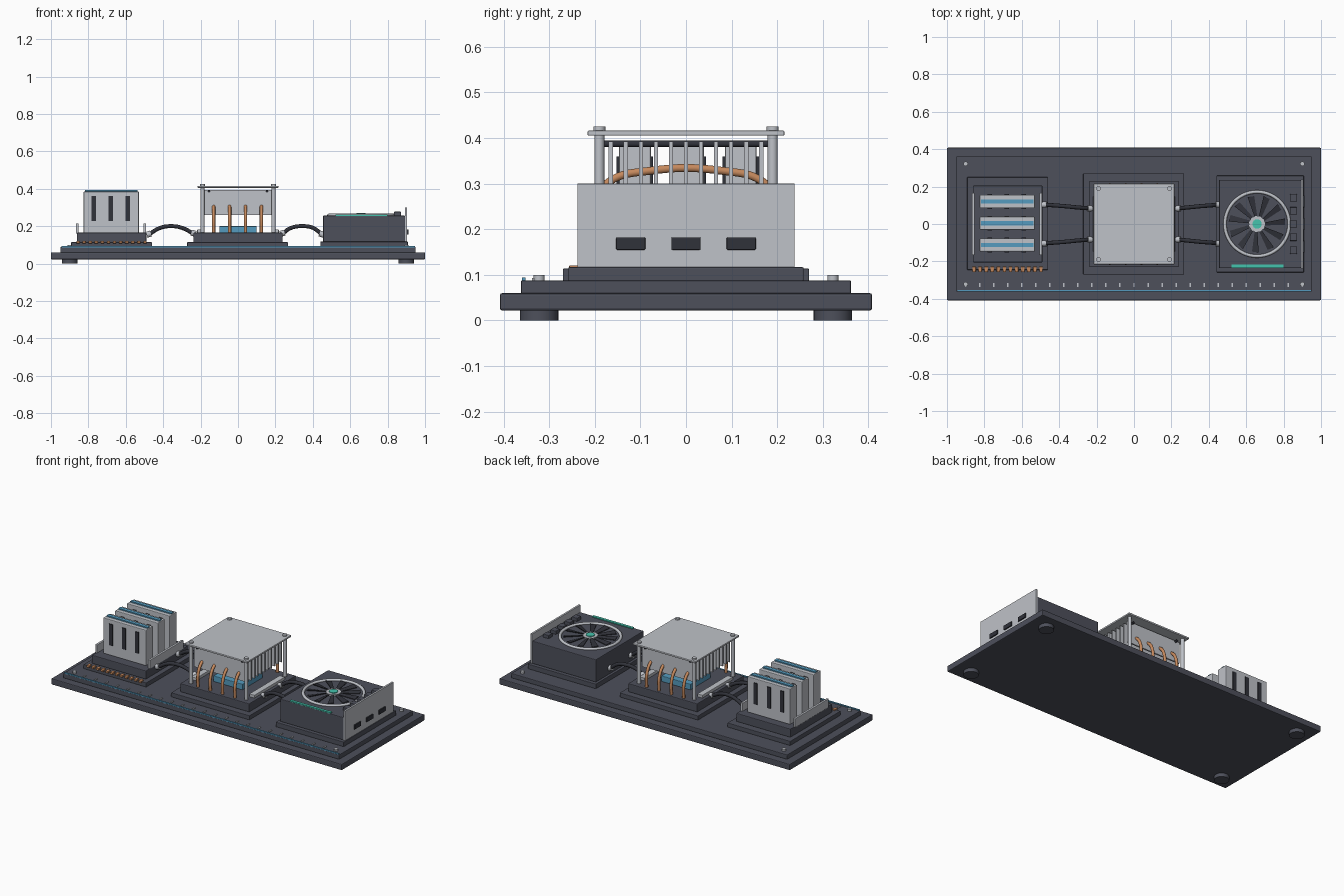
import bpy, math
from mathutils import Vector

if "Cube" in bpy.data.objects:
    bpy.data.objects.remove(bpy.data.objects["Cube"])


def material(name, rgb):
    m = bpy.data.materials.new(name)
    m.diffuse_color = (*rgb, 1)
    m.use_nodes = True
    m.node_tree.nodes["Principled BSDF"].inputs["Base Color"].default_value = m.diffuse_color
    return m


SLATE = material("dark slate", (0.075, 0.08, 0.105))
BLACK = material("charcoal", (0.03, 0.032, 0.042))
SILVER = material("silver", (0.52, 0.54, 0.58))
COPPER = material("copper", (0.56, 0.25, 0.11))
BLUE = material("blue", (0.09, 0.33, 0.52))
TEAL = material("teal", (0.06, 0.55, 0.42))


def finish(ob, name, mat, bevel=0, smooth=False):
    ob.name = name
    ob.data.materials.append(mat)
    if bevel:
        b = ob.modifiers.new("bevel", 'BEVEL')
        b.width, b.segments = bevel, 2
    if smooth:
        bpy.ops.object.shade_smooth_by_angle(angle=math.radians(40))
    return ob


def box(name, x0, x1, y0, y1, z0, z1, mat, bevel=0):
    bpy.ops.mesh.primitive_cube_add(size=1, location=((x0 + x1) / 2, (y0 + y1) / 2, (z0 + z1) / 2))
    ob = bpy.context.object
    ob.scale = (x1 - x0, y1 - y0, z1 - z0)
    bpy.ops.object.transform_apply(location=False, rotation=False, scale=True)
    return finish(ob, name, mat, bevel)


def rod(name, a, b, r, mat, sides=20):
    a, b = Vector(a), Vector(b)
    bpy.ops.mesh.primitive_cylinder_add(vertices=sides, radius=r, depth=(b - a).length, location=(a + b) / 2)
    ob = bpy.context.object
    ob.rotation_euler = (b - a).to_track_quat('Z', 'Y').to_euler()
    return finish(ob, name, mat, smooth=True)


def tube(name, pts, r, mat):
    cu = bpy.data.curves.new(name, 'CURVE')
    cu.dimensions = '3D'
    cu.bevel_depth, cu.bevel_resolution, cu.resolution_u = r, 3, 8
    cu.use_fill_caps = True
    sp = cu.splines.new('BEZIER')
    sp.bezier_points.add(len(pts) - 1)
    for p, co in zip(sp.bezier_points, pts):
        p.co = co
        p.handle_left_type = p.handle_right_type = 'AUTO'
    cu.materials.append(mat)
    ob = bpy.data.objects.new(name, cu)
    bpy.context.collection.objects.link(ob)


# Base, upper deck, feet and corner screws
box("base", -1, 1, -0.408, 0.408, 0.022, 0.06, SLATE, 0.005)
box("deck", -0.95, 0.95, -0.362, 0.362, 0.058, 0.088, SLATE, 0.004)
for sx in (-1, 1):
    for sy in (-1, 1):
        rod("foot", (sx * 0.9, sy * 0.322, 0), (sx * 0.9, sy * 0.322, 0.024), 0.042, SLATE, 28)
        rod("deck_screw", (sx * 0.9, sy * 0.322, 0.086), (sx * 0.9, sy * 0.322, 0.1), 0.012, SILVER)

# Front light strip with tick marks
box("light_strip", -0.945, 0.945, -0.36, -0.352, 0.087, 0.094, BLUE)
for i in range(25):
    x = -0.9 + i * 0.075
    box("tick", x - 0.004, x + 0.004, -0.338, -0.315, 0.087, 0.093, SILVER)

# Memory module
box("memory_plate", -0.892, -0.46, -0.245, 0.25, 0.086, 0.114, SLATE, 0.003)
box("memory_block", -0.862, -0.49, -0.205, 0.205, 0.112, 0.165, SLATE, 0.004)
for x in (-0.86, -0.498):
    box("memory_rail", x - 0.007, x + 0.007, -0.165, 0.165, 0.16, 0.215, SILVER, 0.002)
for y in (-0.112, 0.004, 0.12):
    box("memory_stick", -0.825, -0.53, y - 0.035, y + 0.035, 0.163, 0.385, SILVER, 0.004)
    box("memory_stripe", -0.818, -0.537, y - 0.011, y + 0.011, 0.383, 0.392, BLUE)
    for x in (-0.77, -0.68, -0.59):
        for s in (-1, 1):
            yc = y + s * 0.036
            box("memory_slot", x - 0.012, x + 0.012, yc - 0.004, yc + 0.004, 0.228, 0.36, BLACK)
for i in range(12):
    x = -0.855 + i * 0.0325
    box("contact", x - 0.009, x + 0.009, -0.256, -0.228, 0.108, 0.121, COPPER, 0.002)

# Cooler module: plates, chip and brackets
box("cooler_plate", -0.272, 0.268, -0.27, 0.27, 0.086, 0.114, SLATE, 0.003)
box("cooler_block", -0.238, 0.238, -0.23, 0.23, 0.112, 0.165, SLATE, 0.004)
box("chip", -0.1, 0.1, -0.1, 0.1, 0.163, 0.2, BLUE, 0.003)
for s in (-1, 1):
    box("cooler_bracket", s * 0.2 - 0.018, s * 0.2 + 0.018, -0.15, 0.15, 0.163, 0.182, SILVER, 0.002)

# Cooler fins with cross rods
for i in range(11):
    y = -0.165 + i * 0.033
    box("fin", -0.185, 0.185, y - 0.0045, y + 0.0045, 0.26, 0.392, SILVER)
for x in (-0.155, 0.155):
    rod("fin_rod", (x, -0.183, 0.387), (x, 0.183, 0.387), 0.007, BLACK, 14)

# Heat pipes arching through the fins
for x in (-0.13, -0.045, 0.04, 0.125):
    tube("heat_pipe", [(x, -0.208, 0.16), (x, -0.205, 0.25), (x, -0.17, 0.303), (x, -0.08, 0.328),
                       (x, 0.08, 0.328), (x, 0.17, 0.303), (x, 0.205, 0.25), (x, 0.208, 0.16)], 0.009, COPPER)

# Cooler posts and lid
box("cooler_lid", -0.216, 0.216, -0.216, 0.216, 0.405, 0.416, SILVER, 0.003)
for x in (-0.19, 0.19):
    for y in (-0.19, 0.19):
        rod("cooler_post", (x, y, 0.163), (x, y, 0.406), 0.011, SILVER)
        rod("post_cap", (x, y, 0.414), (x, y, 0.425), 0.013, SILVER)

# Hoses with end fittings
for s in (-1, 1):
    outer = 0.48 if s < 0 else 0.45
    for t in (-1, 1):
        a, b = (s * 0.235, t * 0.083, 0.158), (s * outer, t * 0.103, 0.153)
        mid = (a[0] + b[0]) / 2
        tube("hose", [a, (mid - s * 0.06, t * 0.088, 0.19), (mid, t * 0.094, 0.2),
                      (mid + s * 0.06, t * 0.099, 0.19), b], 0.011, BLACK)
        for p, d in ((a, s), (b, -s)):
            rod("hose_fitting", (p[0] - d * 0.008, p[1], p[2]), (p[0] + d * 0.014, p[1], p[2] + 0.008), 0.016, SILVER)

# Fan module body and end plate
box("fan_plate", 0.44, 0.908, -0.258, 0.258, 0.086, 0.117, SLATE, 0.003)
box("fan_case", 0.455, 0.893, -0.236, 0.236, 0.115, 0.256, SLATE, 0.004)
box("end_plate", 0.892, 0.904, -0.238, 0.238, 0.106, 0.3, SILVER, 0.001)
for y in (-0.121, 0, 0.121):
    box("port", 0.902, 0.911, y - 0.032, y + 0.032, 0.155, 0.182, BLACK, 0.002)
for i in range(5):
    y = (i - 2) * 0.07
    box("button", 0.833, 0.872, y - 0.02, y + 0.02, 0.254, 0.277, SLATE, 0.003)
box("status_strip", 0.52, 0.8, -0.234, -0.217, 0.254, 0.262, TEAL)

# Fan ring, blades and hub
FX = 0.658
bpy.ops.mesh.primitive_torus_add(major_radius=0.172, minor_radius=0.009, major_segments=56,
                                 minor_segments=10, location=(FX, 0, 0.258))
finish(bpy.context.object, "fan_ring", SILVER, smooth=True)
for i in range(11):
    ang = i * math.tau / 11
    bpy.ops.mesh.primitive_cube_add(size=1)
    blade = bpy.context.object
    for v in blade.data.vertices:
        tip = v.co.x > 0
        v.co = (0.15 if tip else 0.035, v.co.y * (0.036 if tip else 0.014) + (0.012 if tip else 0),
                v.co.z * 0.004 + v.co.y * 0.006)
    blade.location = (FX, 0, 0.261)
    blade.rotation_euler.z = ang
    finish(blade, "fan_blade", BLACK)
rod("fan_hub", (FX, 0, 0.254), (FX, 0, 0.266), 0.043, SILVER, 32)
rod("hub_cap", (FX, 0, 0.264), (FX, 0, 0.27), 0.025, TEAL, 24)
